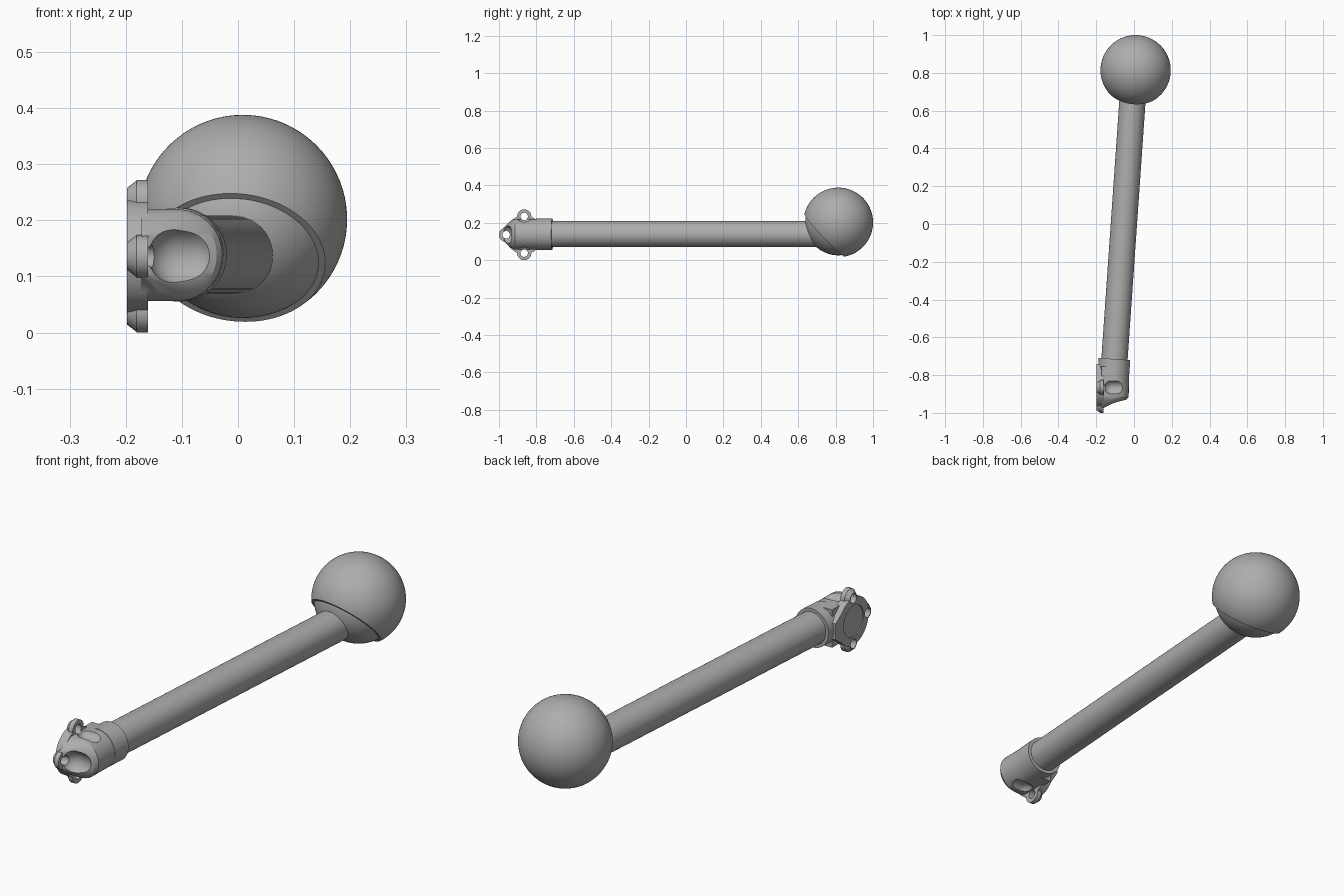
import bpy, bmesh, math
from mathutils import Vector, Matrix

if "Cube" in bpy.data.objects:
    bpy.data.objects.remove(bpy.data.objects["Cube"])

mat = bpy.data.materials.new("plain_grey")
mat.diffuse_color = (0.42, 0.42, 0.42, 1)
mat.use_nodes = True
mat.node_tree.nodes["Principled BSDF"].inputs["Base Color"].default_value = mat.diffuse_color
Z = 0.136                                  # height of the tube axis
PY = -0.865                                # flange centre along y
AXIS = Vector((0.094, 1.35, 0)).normalized()


def finish(name, bm):
    bmesh.ops.recalc_face_normals(bm, faces=bm.faces)
    me = bpy.data.meshes.new(name)
    bm.to_mesh(me)
    bm.free()
    me.materials.append(mat)
    ob = bpy.data.objects.new(name, me)
    bpy.context.collection.objects.link(ob)
    return ob


def rod(name, a, b, r1, r2=None, seg=48):
    """Cylinder or cone from a to b."""
    a, b = Vector(a), Vector(b)
    d = b - a
    m = Matrix.Translation((a + b) / 2) @ d.to_track_quat('Z', 'Y').to_matrix().to_4x4()
    bm = bmesh.new()
    bmesh.ops.create_cone(bm, cap_ends=True, segments=seg, radius1=r1,
                          radius2=r1 if r2 is None else r2, depth=d.length, matrix=m)
    return finish(name, bm)


def hull(name, pts):
    bm = bmesh.new()
    for p in pts:
        bm.verts.new(p)
    res = bmesh.ops.convex_hull(bm, input=bm.verts)
    junk = {v for v in res['geom_interior'] + res['geom_unused'] if isinstance(v, bmesh.types.BMVert)}
    bmesh.ops.delete(bm, geom=list(junk), context='VERTS')
    bmesh.ops.dissolve_limit(bm, angle_limit=0.01, verts=bm.verts, edges=bm.edges)
    return finish(name, bm)


def capsule(name, a, b, r):
    """Round-ended cutter."""
    bm = bmesh.new()
    for p in (a, b):
        bmesh.ops.create_uvsphere(bm, u_segments=32, v_segments=16, radius=r,
                                  matrix=Matrix.Translation(p))
    pts = [v.co.copy() for v in bm.verts]
    bm.free()
    return hull(name, pts)


def boolean(ob, others, op):
    for o in others:
        m = ob.modifiers.new("bool", 'BOOLEAN')
        m.object, m.operation, m.solver = o, op, 'EXACT'
    dg = bpy.context.evaluated_depsgraph_get()
    me = bpy.data.meshes.new_from_object(ob.evaluated_get(dg))
    ob.modifiers.clear()
    ob.data = me
    for o in others:
        bpy.data.objects.remove(o)


def smooth(ob, angle=35):
    bpy.ops.object.select_all(action='DESELECT')
    ob.select_set(True)
    bpy.context.view_layer.objects.active = ob
    bpy.ops.object.shade_smooth_by_angle(angle=math.radians(angle))


def on_axis(y):
    return Vector((-0.103 + (y + 0.71) * 0.094 / 1.35, y, Z + 0.003))


# Ball: upper shell and slightly smaller lower cap, split by a tilted plane
C = Vector((0.0085, 0.814, 0.202))
N = Vector((-0.09, -0.72, -0.68)).normalized()
for name, r, keep in (("ball_shell", 0.186, -1), ("ball_cap", 0.176, 1)):
    bm = bmesh.new()
    rot = N.to_track_quat('Z', 'Y').to_matrix().to_4x4()
    bmesh.ops.create_uvsphere(bm, u_segments=96, v_segments=64, radius=r,
                              matrix=Matrix.Translation(C) @ rot)
    res = bmesh.ops.bisect_plane(bm, geom=bm.verts[:] + bm.edges[:] + bm.faces[:],
                                 plane_co=C + N * 0.1, plane_no=N,
                                 clear_outer=keep < 0, clear_inner=keep > 0)
    cut = [e for e in res['geom_cut'] if isinstance(e, bmesh.types.BMEdge)]
    bmesh.ops.edgeloop_fill(bm, edges=cut)
    smooth(finish(name, bm))

# Tube
smooth(rod("tube", on_axis(-0.78), on_axis(0.72), 0.0695, seg=72))

# Bracket body: D-shaped block that narrows towards the front
pts = []
for y, hw, right in ((-0.755, 0.082, -0.026), (-0.915, 0.082, -0.028),
                     (-0.928, 0.076, -0.038), (-0.945, 0.066, -0.085), (-0.975, 0.036, -0.165)):
    r = min(hw, right + 0.17)
    for i in range(25):
        t = math.pi * (i / 24 - 0.5)
        pts.append((right - r + r * math.cos(t), y, Z + 0.002 + hw * math.sin(t)))
    pts += [(-0.172, y, Z + 0.002 + s * hw) for s in (-1, 1)]
body = hull("bracket", pts)

# Collar, flange disc and the three bolt lugs
lugs = [(PY, Z + 0.098), (PY, Z - 0.098), (PY - 0.097, Z)]
parts = [rod("collar", on_axis(-0.715), on_axis(-0.80), 0.0835, seg=64),
         rod("flange", (-0.198, PY, Z), (-0.160, PY, Z), 0.103, seg=64),
         hull("flange_tab", [(x, y, Z + s * w) for x in (-0.198, -0.161) for s in (-1, 1)
                             for y, w in ((-0.742, 0.035), (-0.80, 0.075))])]
boolean(body, parts, 'UNION')

# Bolt pockets over each lug, and the shallow recess in the mounting face
cuts = [capsule("pocket", (-0.122, PY, Z + s * 0.098), (-0.085, PY, Z + s * 0.098), 0.0375)
        for s in (-1, 1)]
cuts.append(capsule("front_pocket", (-0.107, -0.972, Z), (-0.085, -0.972, Z), 0.0525))
cuts.append(rod("recess", (-0.21, PY, Z), (-0.193, PY, Z), 0.068))
boolean(body, cuts, 'DIFFERENCE')

ears = []
for y, z in lugs:
    ears.append(rod("ear", (-0.1805, y, z), (-0.1605, y, z), 0.038))
    ears.append(rod("ear_nose", (-0.1975, y, z), (-0.180, y, z), 0.024, 0.0375))
boolean(body, ears, 'UNION')
boolean(body, [rod("bolt_hole", (-0.25, y, z), (-0.10, y, z), 0.02, seg=32) for y, z in lugs],
        'DIFFERENCE')
smooth(body, 30)
